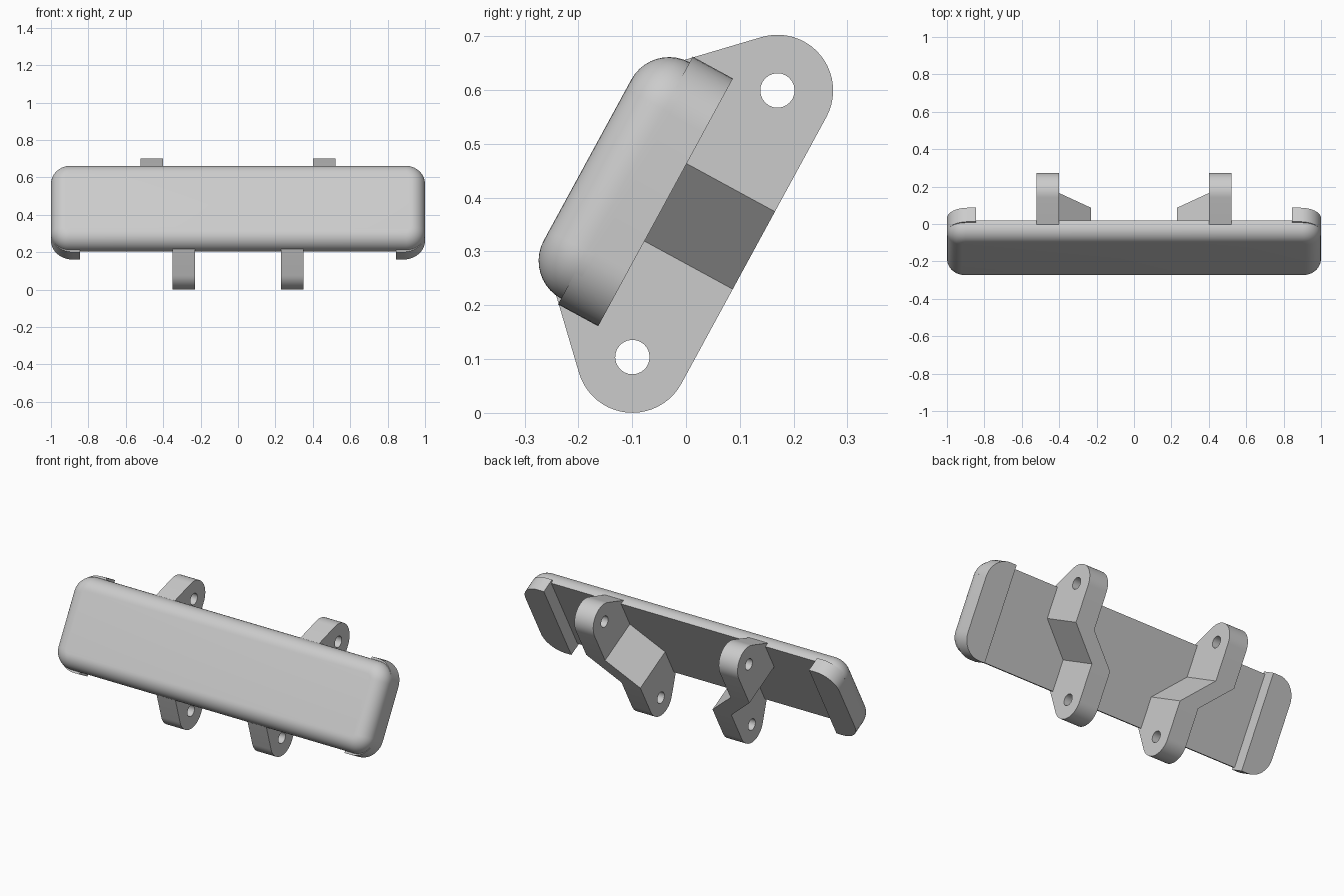
import bpy, bmesh, math
from mathutils import Vector

old = bpy.data.objects.get("Cube")
if old:
    bpy.data.objects.remove(old, do_unlink=True)

# Tilted frame: s runs up the pad, t runs out of its back
TILT = math.radians(28.55)
S = Vector((0, math.sin(TILT), math.cos(TILT)))
T = Vector((0, math.cos(TILT), -math.sin(TILT)))
ORIGIN = Vector((0, -0.038, 0.3912))

grey = bpy.data.materials.new("plain_grey")
grey.use_nodes = True
grey.diffuse_color = (0.6, 0.6, 0.6, 1)
grey.node_tree.nodes["Principled BSDF"].inputs["Base Color"].default_value = (0.6, 0.6, 0.6, 1)


def finish(bm, name):
    """Tilt a mesh drawn in (x, s, t) into place and make a smooth object."""
    for v in bm.verts:
        x, s, t = v.co
        v.co = ORIGIN + Vector((x, 0, 0)) + S * s + T * t
    bmesh.ops.recalc_face_normals(bm, faces=bm.faces)
    mesh = bpy.data.meshes.new(name)
    bm.to_mesh(mesh)
    bm.free()
    mesh.materials.append(grey)
    obj = bpy.data.objects.new(name, mesh)
    bpy.context.collection.objects.link(obj)
    bpy.ops.object.select_all(action='DESELECT')
    obj.select_set(True)
    bpy.context.view_layer.objects.active = obj
    bpy.ops.object.shade_smooth_by_angle(angle=math.radians(30))
    return obj


def mirror(obj):
    mod = obj.modifiers.new("other_side", 'MIRROR')
    mod.use_mirror_merge = False


def arc(cx, cy, r, start, end, n):
    angles = [math.radians(start + (end - start) * i / n) for i in range(n + 1)]
    return [(cx + r * math.cos(a), cy + r * math.sin(a)) for a in angles]


def loft(layers):
    """Join outlines of (x, s) points, each at its own t, into a closed solid."""
    bm = bmesh.new()
    rings = [[bm.verts.new((x, s, t)) for x, s in pts] for pts, t in layers]
    for low, high in zip(rings, rings[1:]):
        for i in range(len(low)):
            bm.faces.new((low[i - 1], low[i], high[i], high[i - 1]))
    bm.faces.new(rings[0])
    bm.faces.new(rings[-1])
    return bm


# Body: stacked rounded rectangles with a rounded front rim
FRONT, BACK, RIM, STEPS = -0.165, -0.07, 0.08, 10


def rounded_rect(inset, half_s=0.25, corner=0.1):
    pts = []
    for k, (sx, ss) in enumerate([(1, 1), (-1, 1), (-1, -1), (1, -1)]):
        pts += arc(sx * (1 - corner), ss * (half_s - corner), corner - inset,
                   90 * k, 90 * k + 90, STEPS)
    return pts


layers = [(rounded_rect(0), BACK)]
for i in range(STEPS + 1):
    a = math.pi / 2 * i / STEPS
    layers.append((rounded_rect(RIM * (1 - math.cos(a))), FRONT + RIM * (1 - math.sin(a))))
finish(loft(layers), "pad_body")

# Raised block at each end of the back, slightly taller than the body
BLOCK_S, BLOCK_R, BLOCK_X = 0.262, 0.115, 0.845
cx, cs = 1 - BLOCK_R, BLOCK_S - BLOCK_R
block = ([(BLOCK_X, -BLOCK_S)] + arc(cx, -cs, BLOCK_R, -90, 0, STEPS)
         + arc(cx, cs, BLOCK_R, 0, 90, STEPS) + [(BLOCK_X, BLOCK_S)])
mirror(finish(loft([(block, FRONT + RIM), (block, 0)]), "end_blocks"))

# Brackets: flat outline with two holes, thickened, then jogged sideways
HOLE_S, HOLE_T, LUG, HOLE, JOG, THICK = 0.282, 0.0833, 0.1035, 0.032, 0.082, 0.12
upper = [(0.24, -0.105)] + arc(HOLE_S, HOLE_T, LUG, -45, 90, 20)
outline = upper + [(-s, t) for s, t in reversed(upper)]
holes = [arc(k * HOLE_S, HOLE_T, HOLE, 0, 360, 24)[:-1] for k in (1, -1)]

bm = bmesh.new()
edges = []
for loop in [outline] + holes:
    vs = [bm.verts.new((0, s, t)) for s, t in loop]
    edges += [bm.edges.new((vs[i - 1], vs[i])) for i in range(len(vs))]
bmesh.ops.triangle_fill(bm, edges=edges, use_beauty=True, normal=(1, 0, 0))
for s in (-JOG, JOG):
    bmesh.ops.bisect_plane(bm, geom=bm.verts[:] + bm.edges[:] + bm.faces[:],
                           plane_co=(0, s, 0), plane_no=(0, 1, 0))
extruded = bmesh.ops.extrude_face_region(bm, geom=bm.faces[:], use_keep_orig=True)
for v in extruded["geom"]:
    if isinstance(v, bmesh.types.BMVert):
        v.co.x += THICK
for v in bm.verts:
    v.co.x += 0.315 + 0.085 * max(-1, min(1, v.co.y / JOG))
mirror(finish(bm, "mounting_brackets"))
